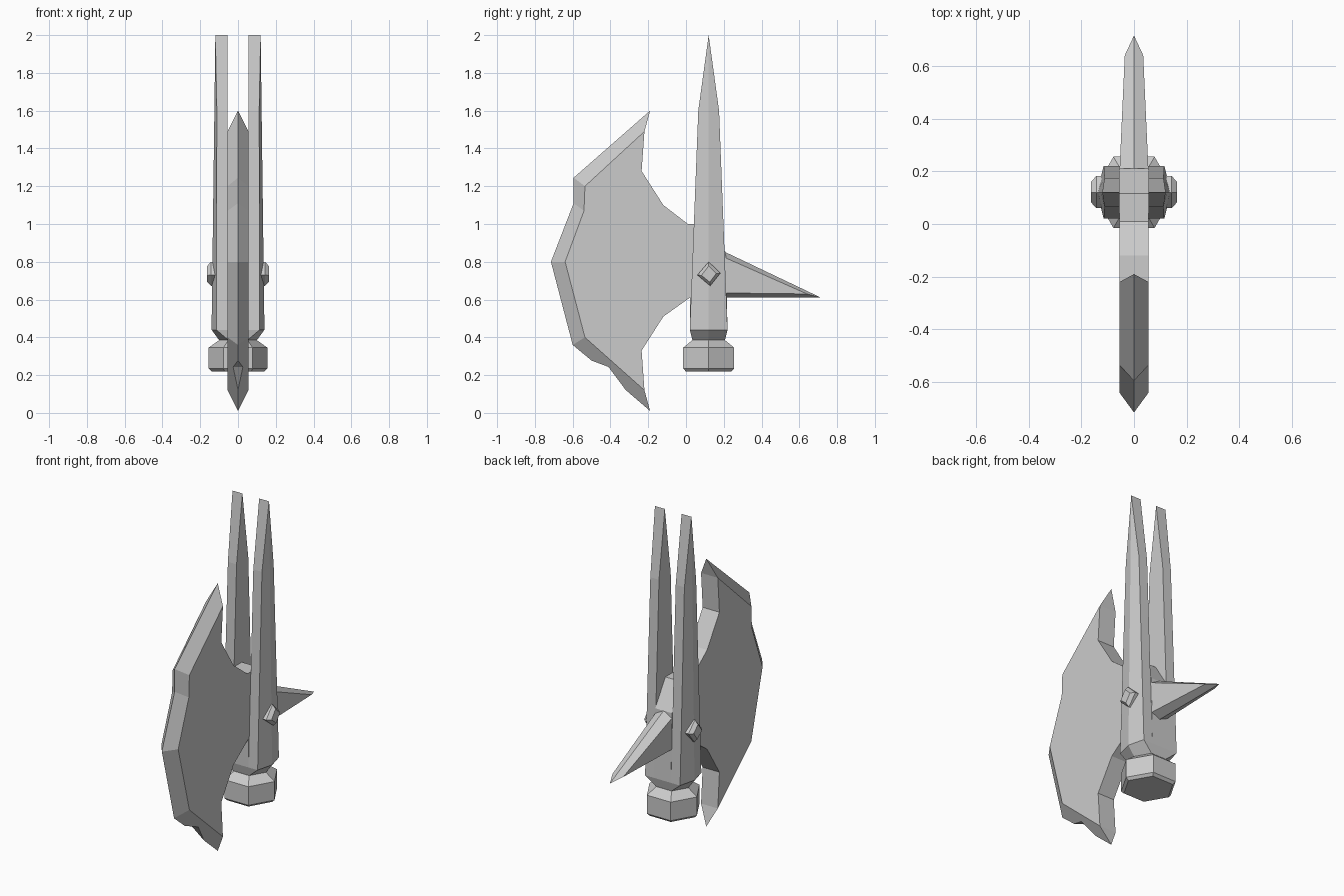
import bpy, bmesh

cube = bpy.data.objects.get("Cube")
if cube:
    bpy.data.objects.remove(cube, do_unlink=True)

steel = bpy.data.materials.new("pale grey steel")
steel.use_nodes = True
GREY = (0.6, 0.6, 0.6, 1.0)
steel.diffuse_color = GREY
steel.node_tree.nodes["Principled BSDF"].inputs["Base Color"].default_value = GREY

AXIS_Y = 0.12   # handle centre line
HALF = 0.055    # half thickness of blade


def build(name, faces):
    """Make a flat-shaded object from faces given as lists of points."""
    bm = bmesh.new()
    for pts in faces:
        bm.faces.new([bm.verts.new(p) for p in pts])
    bmesh.ops.remove_doubles(bm, verts=bm.verts, dist=0.0005)
    bmesh.ops.recalc_face_normals(bm, faces=bm.faces)
    mesh = bpy.data.meshes.new(name)
    bm.to_mesh(mesh)
    bm.free()
    mesh.materials.append(steel)
    obj = bpy.data.objects.new(name, mesh)
    bpy.context.collection.objects.link(obj)
    return obj


def both_sides(faces):
    return faces + [[(-x, y, z) for x, y, z in f] for f in faces]


def loft(rings):
    """Bridge rings of points and cap both ends."""
    faces = [rings[0], rings[-1]]
    for a, b in zip(rings, rings[1:]):
        n = len(a)
        for i in range(n):
            j = (i + 1) % n
            quad = [a[i], a[j], b[j], b[i]]
            faces.append([p for k, p in enumerate(quad) if p not in quad[:k]])
    return [f for f in faces if len(set(f)) > 2]


def hexagon(z, apex, corner, half):
    return [(x, AXIS_Y + y, z) for x, y in (
        (apex, 0), (corner, half), (-corner, half),
        (-apex, 0), (-corner, -half), (corner, -half))]


# Axe blade: flat cheek outline (y, z), sharpened edge on the centre plane
edge_in = [(-0.22, 1.49), (-0.535, 1.2), (-0.54, 1.07), (-0.64, 0.8),
           (-0.535, 0.4), (-0.22, 0.12)]
edge_out = [(-0.19, 1.6), (-0.595, 1.245), (-0.595, 1.11), (-0.715, 0.8),
            (-0.6, 0.36), (-0.19, 0.01)]
back = [(-0.235, 0.33), (-0.12, 0.51), (0.02, 0.61), (0.02, 0.44),
        (0.22, 0.44), (0.21, 0.85), (0.115, 1.0), (0.01, 1.0),
        (-0.12, 1.1), (-0.235, 1.28)]
side = lambda p: (HALF, *p)
mid = lambda p: (0, *p)
half_blade = [[side(p) for p in edge_in + back]]
for i in range(4):
    half_blade.append([side(edge_in[i]), side(edge_in[i + 1]),
                       mid(edge_out[i + 1]), mid(edge_out[i])])
# Nick in the lower cutting edge
nick_a, nick_b = (0, -0.5, 0.277), (0, -0.32, 0.122)
nick = (0.026, -0.41, 0.243)
half_blade.append([side(edge_in[4]), side(edge_in[5]), mid(edge_out[5]),
                   nick_b, nick, nick_a, mid(edge_out[4])])
blade = both_sides(half_blade)
nick_l = (-nick[0], *nick[1:])
blade += [[nick_a, nick, nick_l], [nick_b, nick_l, nick]]
# Rear rim and horn tips
rim = [edge_in[-1]] + back + [edge_in[0]]
for a, b in zip(rim, rim[1:]):
    blade.append([(HALF, *a), (HALF, *b), (-HALF, *b), (-HALF, *a)])
for a, tip in ((edge_in[0], edge_out[0]), (edge_in[-1], edge_out[-1])):
    blade.append([(HALF, *a), (-HALF, *a), mid(tip)])
build("axe_blade", blade)

# Two tall prongs, tapering to a chisel edge
for label, s in (("left", 1), ("right", -1)):
    rings = []
    for z, apex, corner, half in ((0.44, 0.14, 0.115, 0.1),
                                  (1.6, 0.125, 0.112, 0.055),
                                  (2.0, 0.12, 0.12, 0)):
        rings.append([(s * x, AXIS_Y + y, z) for x, y in (
            (HALF, -half), (corner, -half), (apex, 0),
            (corner, half), (HALF, half))])
    build(label + "_prong", loft(rings))

    # Faceted diamond stud on the outer face
    outer = [(0.12, 0.8), (0.182, 0.74), (0.128, 0.672), (0.06, 0.73)]
    inner = [(0.12, 0.778), (0.16, 0.738), (0.126, 0.692), (0.082, 0.728)]
    build(label + "_stud", loft([
        [(s * 0.115, y, z) for y, z in outer],
        [(s * 0.143, y, z) for y, z in outer],
        [(s * 0.163, y, z) for y, z in inner]]))

# Collar, neck and pommel
build("collar", loft([hexagon(0.385, 0.1, 0.05, 0.086),
                      hexagon(0.44, 0.14, 0.115, 0.1)]))
build("pommel", loft([hexagon(z, r, r / 2, r * 0.866) for z, r in (
    (0.22, 0.14), (0.235, 0.156), (0.345, 0.156), (0.385, 0.1))]))

# Rear spike with bevelled ridges
top, low, tip = (0, 0.2, 0.855), (0, 0.2, 0.61), (0, 0.715, 0.61)
high_c, low_c, end_c = (HALF, 0.2, 0.825), (HALF, 0.2, 0.635), (0.035, 0.64, 0.63)
build("rear_spike", both_sides([
    [high_c, low_c, end_c], [top, high_c, end_c, tip],
    [low, tip, end_c, low_c], [top, low, low_c, high_c]]))
